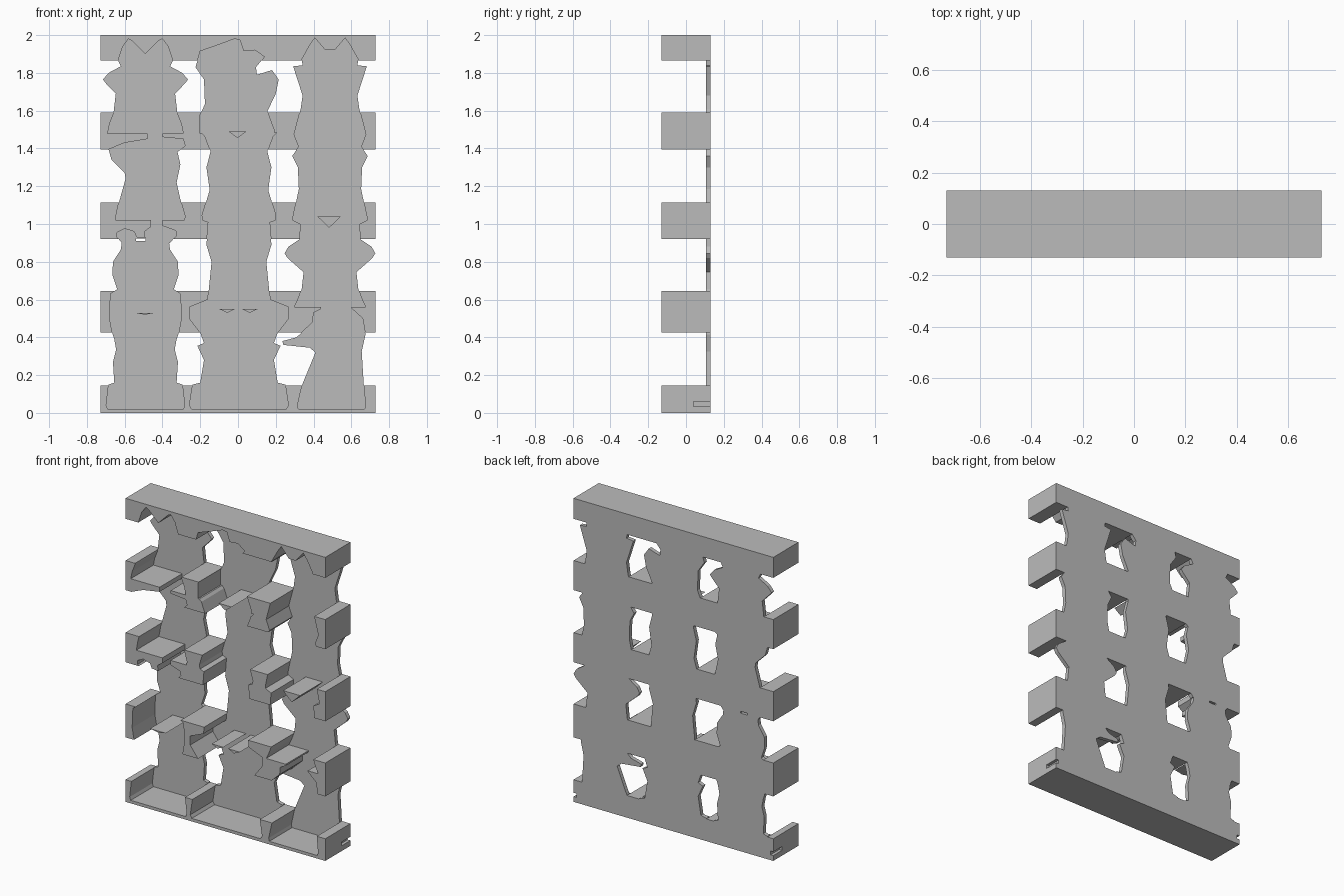
import bpy
import bmesh

default_cube = bpy.data.objects.get("Cube")
if default_cube:
    bpy.data.objects.remove(default_cube, do_unlink=True)

FRONT, PANEL, BACK = -.131, .105, .131
SIDE = .728

grey = bpy.data.materials.new("plain grey")
grey.use_nodes = True
grey.diffuse_color = (.5, .5, .5, 1)
grey.node_tree.nodes["Principled BSDF"].inputs["Base Color"].default_value = (.5, .5, .5, 1)


def prism(name, outline, near, far):
    """Extrude an (x, z) outline along y from near to far."""
    bm = bmesh.new()
    face = bm.faces.new([bm.verts.new((x, near, z)) for x, z in outline])
    extruded = bmesh.ops.extrude_face_region(bm, geom=[face])["geom"]
    moved = [v for v in extruded if isinstance(v, bmesh.types.BMVert)]
    bmesh.ops.translate(bm, verts=moved, vec=(0, far - near, 0))
    bmesh.ops.recalc_face_normals(bm, faces=bm.faces)
    mesh = bpy.data.meshes.new(name)
    bm.to_mesh(mesh)
    bm.free()
    mesh.materials.append(grey)
    obj = bpy.data.objects.new(name, mesh)
    bpy.context.collection.objects.link(obj)
    return obj


def rectangle(left, right, bottom, top):
    return [(left, bottom), (right, bottom), (right, top), (left, top)]


def mirrored(centre, half):
    """Close a (radius, z) half profile symmetrically about a column centre."""
    right = [(centre + r, z) for r, z in half]
    left = [(centre - r, z) for r, z in reversed(half) if r > 0]
    return right + left


def combine(target, tool, operation):
    """Apply a boolean and discard the tool object."""
    mod = target.modifiers.new("combine", "BOOLEAN")
    mod.operation = operation
    mod.solver = "EXACT"
    mod.object = tool
    bpy.context.view_layer.update()
    graph = bpy.context.evaluated_depsgraph_get()
    result = bpy.data.meshes.new_from_object(target.evaluated_get(graph))
    target.modifiers.clear()
    target.data = result
    bpy.data.objects.remove(tool, do_unlink=True)


# Left column: eared mask, crested head, standing body and its crown
eared_mask = mirrored(-.49, [
    (.2, 1.48), (.19, 1.53), (.17, 1.58), (.157, 1.69), (.21, 1.745), (.225, 1.765),
    (.195, 1.8), (.13, 1.835), (.145, 1.865), (.12, 1.94), (.09, 1.98), (.07, 1.97), (0, 1.9)])
crested_head = [
    (-.65, 1.02), (-.637, 1.09), (-.595, 1.24), (-.6, 1.27), (-.67, 1.34), (-.685, 1.395),
    (-.6, 1.43), (-.48, 1.45), (-.48, 1.49), (-.4, 1.49), (-.4, 1.46), (-.29, 1.45),
    (-.28, 1.415), (-.32, 1.38), (-.305, 1.315), (-.325, 1.22), (-.305, 1.13),
    (-.28, 1.04), (-.285, 1.02)]
standing_body = mirrored(-.49, [
    (.2, .02), (.208, .04), (.195, .15), (.165, .16), (.172, .27), (.155, .335),
    (.165, .39), (.175, .42), (.19, .5), (.185, .63), (.15, .655), (.175, .73),
    (.172, .8), (.13, .865), (.125, .905)])
body_crown = [
    (-.615, .9), (-.64, .93), (-.64, .955), (-.6, .975), (-.55, .96), (-.537, .93),
    (-.49, .925), (-.495, .96), (-.46, .985), (-.46, 1.03), (-.4, 1.03), (-.4, .99),
    (-.33, .965), (-.325, .94), (-.36, .9)]

# Middle column: stacked torso with a curled headdress
torso_stack = mirrored(.005, [
    (.25, .02), (.262, .04), (.245, .15), (.205, .16), (.185, .28), (.22, .355),
    (.185, .37), (.205, .425), (.262, .5), (.262, .56), (.2, .585), (.165, .6),
    (.145, .8), (.172, .89), (.162, 1.01), (.19, 1.02), (.195, 1.045), (.155, 1.18),
    (.172, 1.3), (.15, 1.385), (.18, 1.465), (.2, 1.485)])
curled_headdress = [
    (-.2, 1.48), (-.2, 1.58), (-.175, 1.635), (-.18, 1.765), (-.225, 1.83), (-.2, 1.915),
    (-.1, 1.95), (-.02, 1.98), (.01, 1.975), (.03, 1.915), (.09, 1.92), (.14, 1.885),
    (.095, 1.83), (.1, 1.79), (.18, 1.815), (.215, 1.765), (.2, 1.69), (.155, 1.595),
    (.19, 1.5), (.19, 1.48)]

# Right column: winged stack with ears above a beaked base
winged_stack = mirrored(.487, [
    (.19, .56), (.17, .6), (.15, .655), (.14, .745), (.225, .82), (.24, .845),
    (.22, .88), (.16, .92), (.155, 1), (.195, 1.02), (.195, 1.04), (.165, 1.185),
    (.17, 1.3), (.2, 1.36), (.165, 1.41), (.19, 1.475), (.155, 1.61), (.145, 1.68),
    (.195, 1.835), (.145, 1.84), (.15, 1.87), (.105, 1.95), (.08, 1.985), (.025, 1.92)])
beaked_base = [
    (.32, .02), (.315, .04), (.34, .15), (.41, .32), (.38, .345), (.24, .36), (.235, .38),
    (.31, .4), (.395, .48), (.4, .53), (.44, .55), (.44, .57), (.6, .57), (.6, .555),
    (.66, .5), (.675, .415), (.655, .325), (.665, .16), (.675, .04), (.67, .02)]

figures = [eared_mask, crested_head, standing_body, body_crown,
           torso_stack, curled_headdress, winged_stack, beaked_base]

# Five cross bars, hollowed by the figure outlines
bar_levels = [(0, .146), (.425, .645), (.92, 1.115), (1.395, 1.59), (1.865, 2)]
rack = None
for low, high in bar_levels:
    bar = prism("rack_frame", rectangle(-SIDE, SIDE, low, high), FRONT, BACK)
    if rack is None:
        rack = bar
    else:
        combine(rack, bar, "UNION")
for outline in figures:
    combine(rack, prism("pocket_cutter", outline, FRONT - .1, PANEL), "DIFFERENCE")

# Thin back panels follow the same outlines
panel = prism("back_panel", figures[0], PANEL, BACK)
for outline in figures[1:]:
    combine(panel, prism("back_panel_part", outline, PANEL, BACK), "UNION")
combine(rack, panel, "UNION")

# Keyed slots in the ends of the bottom bar, and a slit under the crown
for edge in (-SIDE, SIDE):
    slot = prism("slot_cutter", rectangle(edge - .02, edge + .02, .035, .06), .04, BACK + .1)
    combine(rack, slot, "DIFFERENCE")
slit = prism("slit_cutter", rectangle(-.54, -.49, .91, .922), FRONT - .1, BACK + .1)
combine(rack, slit, "DIFFERENCE")

# Small wedge dividers left standing between stacked figures: (left, right, top, tip)
dividers = [("middle_upper", -.05, .045, 1.49, 1.455), ("right_upper", .42, .545, 1.04, .98),
            ("middle_lower_right", -.1, -.015, .55, .53),
            ("middle_lower_left", .02, .105, .55, .53), ("left_lower", -.55, -.435, .53, .52)]
for name, left, right, top, tip in dividers:
    prism(name + "_divider", [(left, top), (right, top), ((left + right) / 2, tip)],
          FRONT, BACK - .01)
